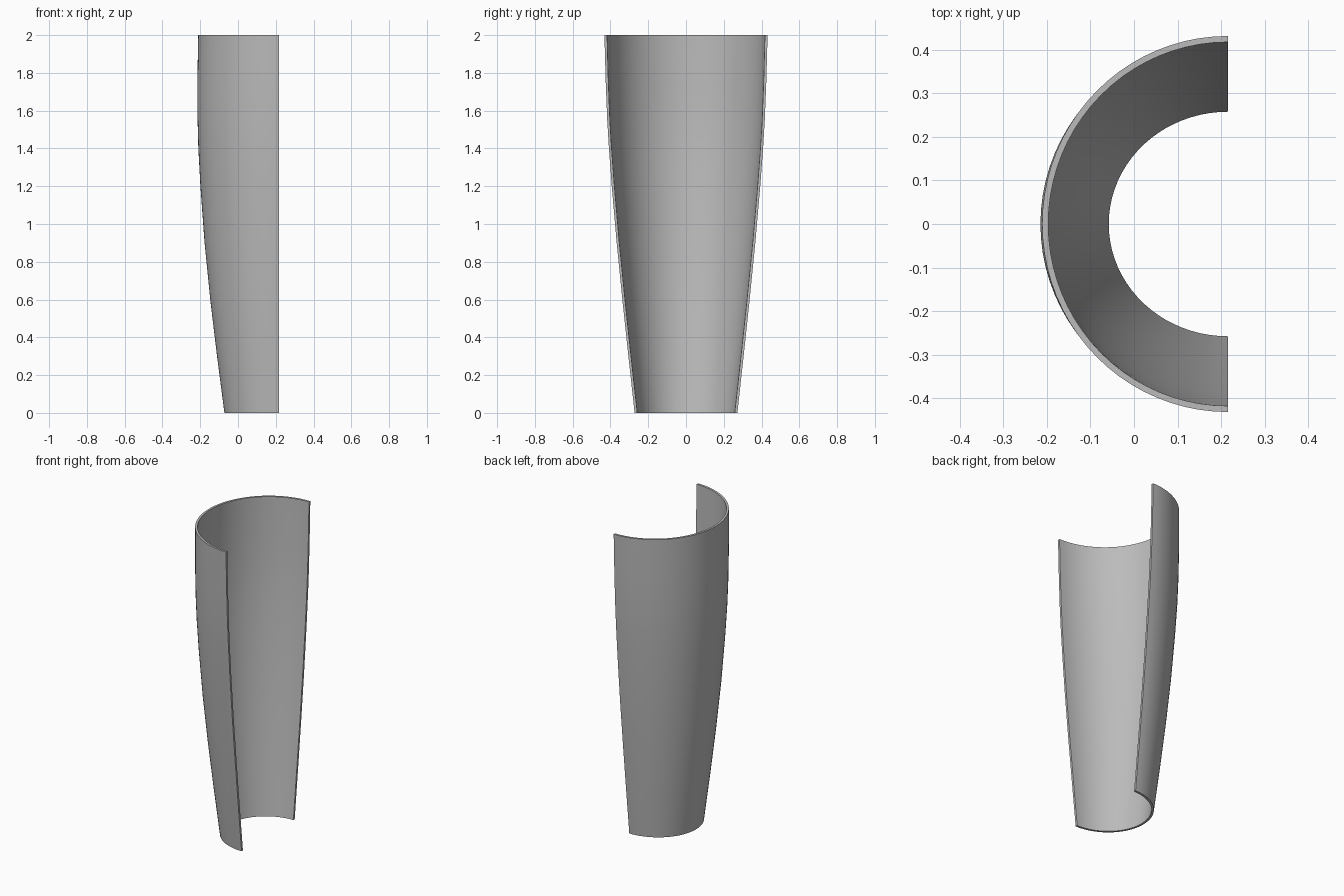
import bpy
import bmesh
from math import sin, cos, pi, radians

cube = bpy.data.objects.get("Cube")
if cube:
    bpy.data.objects.remove(cube, do_unlink=True)

# Single grey material
grey = bpy.data.materials.new("plain grey")
grey.use_nodes = True
color = (0.5, 0.5, 0.5, 1)
grey.diffuse_color = color
grey.node_tree.nodes["Principled BSDF"].inputs["Base Color"].default_value = color

# Tapered profile: height, outer depth (x), outer half width (y)
PROFILE = [
    (0.0, 0.288, 0.272), (0.3, 0.327, 0.305), (0.6, 0.363, 0.337),
    (0.9, 0.393, 0.367), (1.2, 0.415, 0.393), (1.4, 0.426, 0.408),
    (1.55, 0.430, 0.417), (1.75, 0.431, 0.425), (2.0, 0.427, 0.432),
]
OPEN_X = 0.216      # plane of the open side
WALL = 0.014
STEPS = 40


def half_ring(bm, z, depth, width):
    """Half ellipse running from the back edge round to the front edge."""
    return [bm.verts.new((OPEN_X - depth * sin(pi * i / STEPS),
                          width * cos(pi * i / STEPS), z))
            for i in range(STEPS + 1)]


# Curved half shell with a closed wall of even thickness
bm = bmesh.new()
rings = []
for z, depth, width in PROFILE:
    outer = half_ring(bm, z, depth, width)
    inner = half_ring(bm, z, depth - WALL, width - WALL)
    rings.append(outer + inner[::-1])

count = len(rings[0])
for low, high in zip(rings, rings[1:]):
    for i in range(count):
        j = (i + 1) % count
        bm.faces.new((low[i], low[j], high[j], high[i]))

# Top and bottom rims
for ring in (rings[0], rings[-1]):
    for i in range(STEPS):
        bm.faces.new((ring[i], ring[i + 1], ring[-2 - i], ring[-1 - i]))
bmesh.ops.recalc_face_normals(bm, faces=bm.faces)

mesh = bpy.data.meshes.new("half_shell")
bm.to_mesh(mesh)
bm.free()
mesh.materials.append(grey)
shell = bpy.data.objects.new("half_shell", mesh)
bpy.context.collection.objects.link(shell)

bpy.context.view_layer.objects.active = shell
shell.select_set(True)
bpy.ops.object.shade_smooth_by_angle(angle=radians(30))
